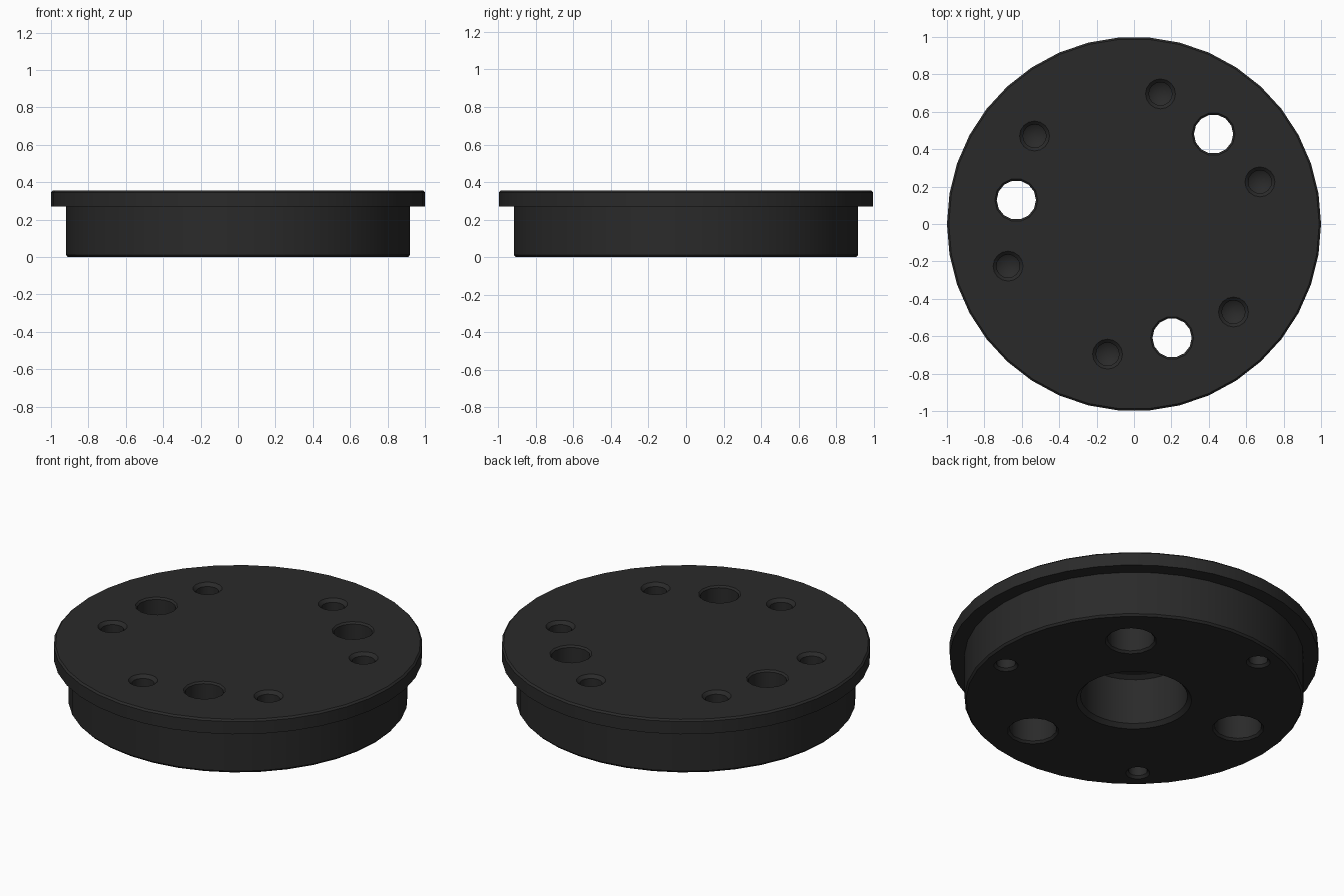
import bpy, bmesh, math

if "Cube" in bpy.data.objects:
    bpy.data.objects.remove(bpy.data.objects["Cube"])

mat = bpy.data.materials.new("charcoal black")
mat.diffuse_color = (0.023, 0.023, 0.023, 1)
mat.use_nodes = True
mat.node_tree.nodes["Principled BSDF"].inputs["Base Color"].default_value = mat.diffuse_color


def lathe(name, profile, sides, x=0, y=0):
    """Solid of revolution; the profile starts and ends on the axis."""
    bm = bmesh.new()
    rings = []
    for r, z in profile:
        if r == 0:
            rings.append([bm.verts.new((x, y, z))] * sides)
        else:
            rings.append([bm.verts.new((x + r * math.cos(math.tau * i / sides),
                                        y + r * math.sin(math.tau * i / sides), z))
                          for i in range(sides)])
    for a, b in zip(rings, rings[1:]):
        for i in range(sides):
            j = (i + 1) % sides
            quad = list(dict.fromkeys((a[i], a[j], b[j], b[i])))
            bm.faces.new(quad)
    bmesh.ops.recalc_face_normals(bm, faces=bm.faces)
    me = bpy.data.meshes.new(name)
    bm.to_mesh(me)
    bm.free()
    me.materials.append(mat)
    ob = bpy.data.objects.new(name, me)
    bpy.context.collection.objects.link(ob)
    return ob


H = 0.355

# Flanged disc with a chamfered blind bore underneath
disc = lathe("flanged_disc", [
    (0, 0.31), (0.265, 0.31), (0.29, 0.295), (0.29, 0.022), (0.312, 0),
    (0.91, 0), (0.92, 0.012), (0.92, 0.27), (1.0, 0.27), (1.0, 0.345),
    (0.99, H), (0, H)], 38)

# Stepped through holes: narrow at the top, counterbored below
through = [(0, -0.05), (0.14, -0.05), (0.14, 0), (0.128, 0.012), (0.128, 0.2),
           (0.105, 0.2), (0.105, H - 0.01), (0.115, H), (0.115, H + 0.05), (0, H + 0.05)]
# Blind holes with conical ends, from the top and from below
top_blind = [(0, 0.11), (0.062, 0.15), (0.062, H - 0.018), (0.08, H),
             (0.08, H + 0.05), (0, H + 0.05)]
low_blind = [(0, -0.05), (0.066, -0.05), (0.066, 0), (0.052, 0.014),
             (0.052, 0.17), (0, 0.2)]

cutters = []
for name, profile, count, radius, start, sides in (
        ("through_hole", through, 3, 0.642, 48.5, 14),
        ("top_blind_hole", top_blind, 6, 0.71, 18.5, 16),
        ("lower_blind_hole", low_blind, 3, 0.79, 108.5, 14)):
    for k in range(count):
        a = math.radians(start + 360 / count * k)
        cutters.append(lathe(name, profile, sides,
                             radius * math.cos(a), radius * math.sin(a)))

# Drill every hole
bpy.context.view_layer.objects.active = disc
for c in cutters:
    m = disc.modifiers.new("drill", 'BOOLEAN')
    m.operation = 'DIFFERENCE'
    m.solver = 'EXACT'
    m.object = c
    bpy.ops.object.modifier_apply(modifier=m.name)
for c in cutters:
    bpy.data.objects.remove(c)

# Smooth walls, crisp edges
bpy.ops.object.select_all(action='DESELECT')
disc.select_set(True)
bpy.ops.object.shade_smooth_by_angle(angle=math.radians(30))
